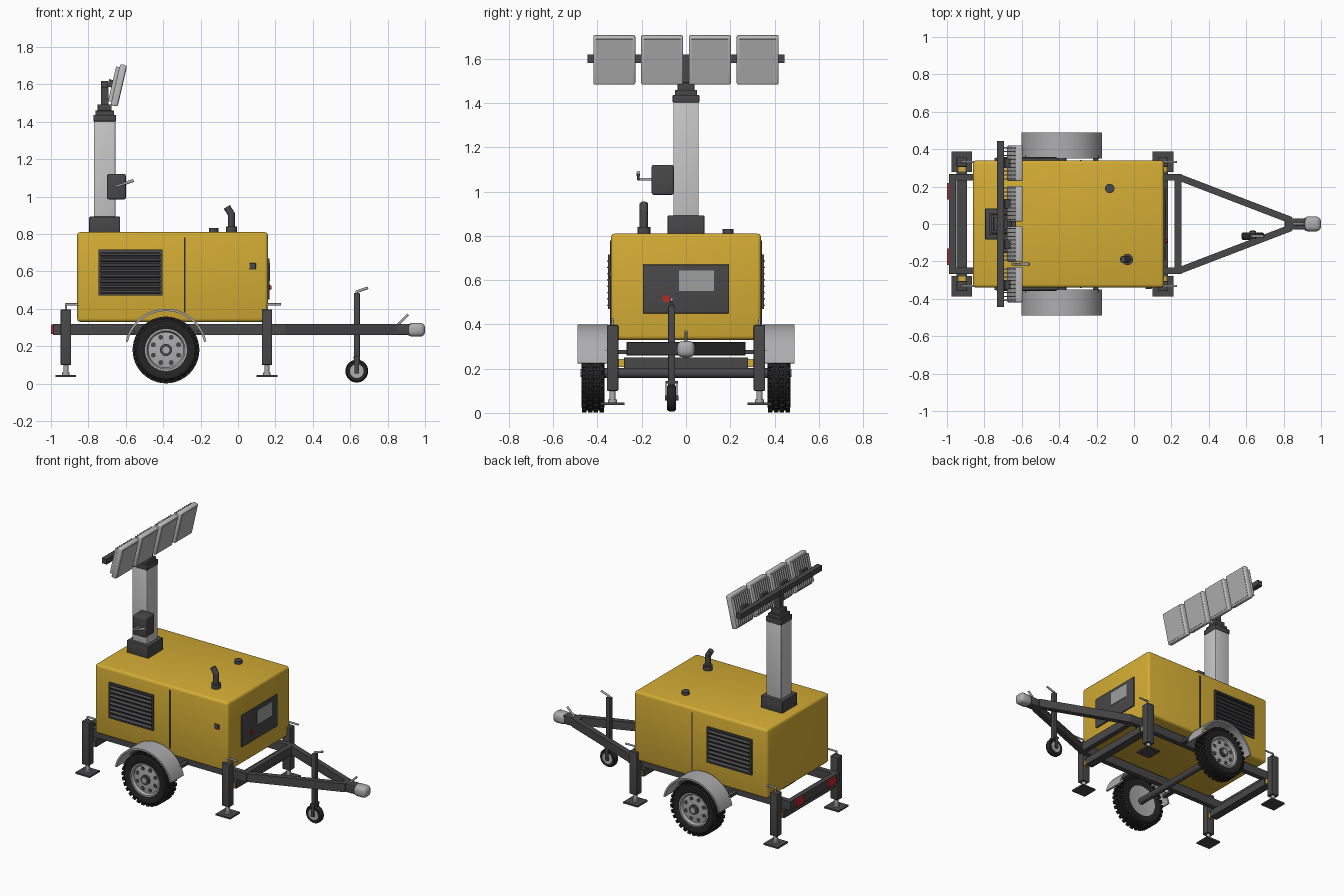
import bpy, bmesh, math
from mathutils import Matrix, Vector, Euler

if "Cube" in bpy.data.objects:
    bpy.data.objects.remove(bpy.data.objects["Cube"])


def material(name, *rgb):
    mat = bpy.data.materials.new(name)
    mat.use_nodes = True
    mat.diffuse_color = (*rgb, 1)
    mat.node_tree.nodes["Principled BSDF"].inputs["Base Color"].default_value = (*rgb, 1)
    return mat


yellow = material("canopy yellow", .66, .42, .035)
frame = material("frame charcoal", .065, .065, .068)
rubber = material("tyre rubber", .018, .018, .018)
black = material("vent black", .03, .03, .033)
steel = material("zinc steel", .42, .42, .43)
mast = material("mast aluminium", .58, .58, .58)
lamp = material("lamp housing", .52, .52, .52)
lens = material("lamp lens", .45, .45, .45)
screen = material("screen grey", .34, .35, .35)
red = material("signal red", .5, .02, .02)


def finish(name, bm, mat):
    """Turn a bmesh into an object, smooth except across sharp edges."""
    bmesh.ops.recalc_face_normals(bm, faces=bm.faces)
    for face in bm.faces:
        face.smooth = True
    for edge in bm.edges:
        edge.smooth = edge.calc_face_angle(0) < math.radians(35)
    mesh = bpy.data.meshes.new(name)
    bm.to_mesh(mesh)
    bm.free()
    mesh.materials.append(mat)
    obj = bpy.data.objects.new(name, mesh)
    bpy.context.collection.objects.link(obj)
    return obj


def box(name, centre, size, mat, bevel=0, rot=(0, 0, 0), segments=3):
    bm = bmesh.new()
    bmesh.ops.create_cube(bm, size=1, matrix=Matrix.Diagonal((*size, 1)))
    if bevel:
        bmesh.ops.bevel(bm, geom=bm.edges[:], offset=bevel, segments=segments,
                        profile=.5, affect='EDGES')
    bm.transform(Matrix.LocRotScale(Vector(centre), Euler(rot), None))
    return finish(name, bm, mat)


def lathe(name, profile, centre, mat, axis='Y', arc=(0, 360), steps=40):
    """Sweep a closed (radius, offset) profile around an axis."""
    bm = bmesh.new()
    full = arc[1] - arc[0] == 360
    rings = []
    for i in range(steps if full else steps + 1):
        a = math.radians(arc[0] + (arc[1] - arc[0]) * i / steps)
        c, s = math.cos(a), math.sin(a)
        rings.append([bm.verts.new((r * c, o, r * s) if axis == 'Y' else (r * c, r * s, o))
                      for r, o in profile])
    n = len(profile)
    for i in range(steps):
        one, two = rings[i], rings[(i + 1) % len(rings)]
        for j in range(n):
            k = (j + 1) % n
            bm.faces.new((one[j], one[k], two[k], two[j]))
    if not full:
        bm.faces.new(rings[0])
        bm.faces.new(rings[-1])
    bmesh.ops.remove_doubles(bm, verts=bm.verts, dist=.0001)
    bmesh.ops.translate(bm, verts=bm.verts, vec=centre)
    return finish(name, bm, mat)


def disc(name, centre, radius, depth, mat, axis='Y'):
    h = depth / 2
    return lathe(name, [(0, -h), (radius, -h), (radius, h), (0, h)], centre, mat, axis, steps=24)


def rod(name, points, radius, mat):
    """Round rod through a list of points, with ball joints."""
    bm = bmesh.new()
    points = [Vector(p) for p in points]
    for a, b in zip(points, points[1:]):
        turn = (b - a).to_track_quat('Z', 'Y')
        bmesh.ops.create_cone(bm, cap_ends=True, segments=16, radius1=radius, radius2=radius,
                              depth=(b - a).length,
                              matrix=Matrix.LocRotScale((a + b) / 2, turn, None))
    for p in points[1:-1]:
        bmesh.ops.create_uvsphere(bm, u_segments=16, v_segments=8, radius=radius,
                                  matrix=Matrix.Translation(p))
    return finish(name, bm, mat)


# Canopy with filler cap and exhaust
box("canopy", (-.35, 0, .57), (1.02, .68, .48), yellow, .018)
disc("filler_cap", (-.13, .19, .82), .025, .022, frame, 'Z')
disc("exhaust_collar", (-.035, -.19, .825), .03, .03, frame, 'Z')
rod("exhaust_pipe", [(-.035, -.19, .82), (-.035, -.19, .905), (-.06, -.19, .945)], .019, frame)

# Canopy sides: louvred vent and door seam
for side, label in ((-1, "right"), (1, "left")):
    box(f"vent_panel_{label}", (-.575, side * .341, .593), (.34, .008, .245), black)
    for z in (.476, .71):
        box(f"vent_rim_{label}", (-.575, side * .345, z), (.34, .014, .012), frame)
    for x in (-.74, -.41):
        box(f"vent_rim_{label}", (x, side * .345, .593), (.012, .014, .245), frame)
    for i in range(8):
        box(f"vent_slat_{label}", (-.575, side * .346, .493 + i * .0285),
            (.32, .026, .005), frame, rot=(side * -.7, 0, 0))
    box(f"door_seam_{label}", (-.285, side * .34, .58), (.009, .005, .4), black)
box("door_latch", (.078, -.342, .627), (.034, .012, .034), frame, .003)

# Control panel
box("control_panel", (.162, 0, .56), (.012, .39, .22), frame, .003)
box("control_screen", (.168, .047, .597), (.006, .157, .094), screen)
box("stop_button_base", (.168, -.09, .515), (.008, .03, .03), red)
lathe_button = rod("stop_button", [(.165, -.09, .515), (.178, -.09, .515)], .011, red)

# Chassis
for side, label in ((-1, "right"), (1, "left")):
    box(f"chassis_rail_{label}", (-.37, side * .25, .29), (1.24, .036, .06), frame)
    start, end = Vector((.24, side * .25, .29)), Vector((.84, side * .02, .29))
    run = end - start
    box(f"drawbar_{label}", (start + end) / 2, (run.length, .036, .058), frame,
        rot=(0, 0, math.atan2(run.y, run.x)))
    box(f"tail_light_{label}", (-.992, side * .175, .29), (.016, .09, .05), red, .003)
for name, x in (("rear_crossmember", -.97), ("front_crossmember", .235)):
    box(name, (x, 0, .29), (.036, .536, .06), frame)

# Coupling at the nose
box("coupler_neck", (.865, 0, .29), (.12, .06, .058), frame, .004)
box("coupler_head", (.952, 0, .288), (.096, .08, .074), steel, .026)
rod("coupler_lever", [(.855, 0, .315), (.875, 0, .335), (.91, 0, .37)], .007, steel)

# Stabiliser jacks on sliding beams
for x, end in ((-.92, "rear"), (.155, "front")):
    box(f"{end}_jack_beam", (x, 0, .226), (.056, .56, .05), frame)
    box(f"{end}_slide_beam", (x, 0, .226), (.042, .64, .036), yellow)
    for side, label in ((-1, "right"), (1, "left")):
        y = side * .332
        box(f"{end}_jack_post_{label}", (x, y, .248), (.056, .052, .296), frame, .003)
        rod(f"{end}_jack_stem_{label}", [(x, y, .04), (x, y, .12)], .014, steel)
        disc(f"{end}_jack_collar_{label}", (x, y, .052), .02, .015, steel, 'Z')
        box(f"{end}_jack_pad_{label}", (x, y, .041), (.11, .11, .011), frame)
        rod(f"{end}_jack_crank_{label}", [(x, y, .39), (x, y, .424), (x + .075, y, .424)],
            .006, steel)

# Axle, road wheels and mudguards
wheel_x, wheel_z = -.385, .18
rod("axle", [(wheel_x, -.42, wheel_z), (wheel_x, .42, wheel_z)], .023, frame)
tyre = [(.11, -.045), (.125, -.052), (.155, -.052), (.168, -.04),
        (.17, 0), (.168, .04), (.155, .052), (.125, .052), (.11, .045)]
for side, label in ((-1, "right"), (1, "left")):
    y = side * .42
    lathe(f"tyre_{label}", tyre, (wheel_x, y, wheel_z), rubber, steps=48)
    bm = bmesh.new()
    for row in range(4):
        for i in range(30):
            spin = Matrix.Rotation(math.tau * (i + row % 2 / 2) / 30, 4, 'Y')
            block = Matrix.Translation((.171, (row - 1.5) * .026, 0))
            bmesh.ops.create_cube(bm, size=1,
                                  matrix=spin @ block @ Matrix.Diagonal((.014, .02, .022, 1)))
    bmesh.ops.translate(bm, verts=bm.verts, vec=(wheel_x, y, wheel_z))
    finish(f"tread_{label}", bm, rubber)
    rim = [(0, -.03), (.112, -.045), (.112, .047), (.103, .047), (.095, .03), (.05, .036), (0, .036)]
    lathe(f"rim_{label}", [(r, o * side) for r, o in rim], (wheel_x, y, wheel_z), steel, steps=48)
    disc(f"hub_{label}", (wheel_x, y + side * .04, wheel_z), .032, .02, frame)
    disc(f"hub_cap_{label}", (wheel_x, y + side * .05, wheel_z), .018, .012, steel)
    for i in range(8):
        a = math.tau * (i + .5) / 8
        dx, dz = math.cos(a), math.sin(a)
        disc(f"rim_hole_{label}", (wheel_x + dx * .073, y + side * .032, wheel_z + dz * .073),
             .013, .008, frame)
    guard = [(.22, -.07), (.22, .07), (.208, .07), (.208, -.07)]
    lathe(f"mudguard_{label}", guard, (wheel_x, y, wheel_z), steel, arc=(12, 168))
    for dx in (-.18, .18):
        box(f"mudguard_bracket_{label}", (wheel_x + dx, side * .31, .275), (.03, .11, .02), frame)

# Jockey wheel
jx, jy = .635, -.065
box("jockey_post", (jx, jy, .3), (.032, .032, .37), frame, .004)
rod("jockey_crank", [(jx, jy, .47), (jx, jy, .492), (jx + .06, jy, .512)], .007, steel)
for dy in (-.025, .025):
    box("jockey_fork", (jx, jy + dy, .098), (.024, .005, .085), frame)
box("jockey_fork_top", (jx, jy, .138), (.034, .056, .012), frame)
lathe("jockey_tyre", [(.035, -.018), (.054, -.02), (.061, -.01), (.061, .01), (.054, .02),
                      (.035, .018)], (jx, jy, .067), rubber)
disc("jockey_rim", (jx, jy, .067), .037, .038, steel)
disc("jockey_hub", (jx, jy, .067), .012, .06, frame)

# Mast with stepped head
mx = -.713
box("mast_base", (mx, 0, .85), (.165, .165, .085), frame, .004)
box("mast_column", (mx, 0, 1.145), (.115, .115, .52), mast, .003)
for z, width, height in ((1.42, .12, .035), (1.447, .1, .026), (1.475, .075, .035)):
    box("mast_collar", (mx, 0, z), (width, width, height), frame, .003)
box("mast_neck", (mx, 0, 1.54), (.04, .04, .13), frame)

# Winch with crank
box("winch_box", (-.65, -.105, 1.053), (.1, .1, .135), frame, .008)
rod("winch_crank", [(-.65, -.15, 1.055), (-.65, -.215, 1.055), (-.575, -.215, 1.08)], .006, steel)
rod("winch_grip", [(-.6, -.215, 1.072), (-.558, -.215, 1.086)], .008, steel)

# Lamp bar and four tilted floodlights with cooling fins
tilt = (0, math.radians(13), 0)
turn = Euler(tilt).to_matrix()
box("lamp_bar", (mx, 0, 1.6), (.037, .89, .037), frame)
for i in range(4):
    centre = Vector((-.645, (i - 1.5) * .216, 1.597))

    def place(dx, dy=0, dz=0):
        return centre + turn @ Vector((dx, dy, dz))

    box("lamp_body", place(.008), (.036, .19, .225), lamp, .008, tilt)
    box("lamp_glass", place(.026), (.004, .165, .2), lens, 0, tilt)
    box("lamp_bracket", place(-.035), (.03, .05, .04), frame, 0, tilt)
    for j in range(9):
        box("lamp_fin", place(-.018, (j - 4) * .021), (.022, .006, .19), lamp, 0, tilt)
